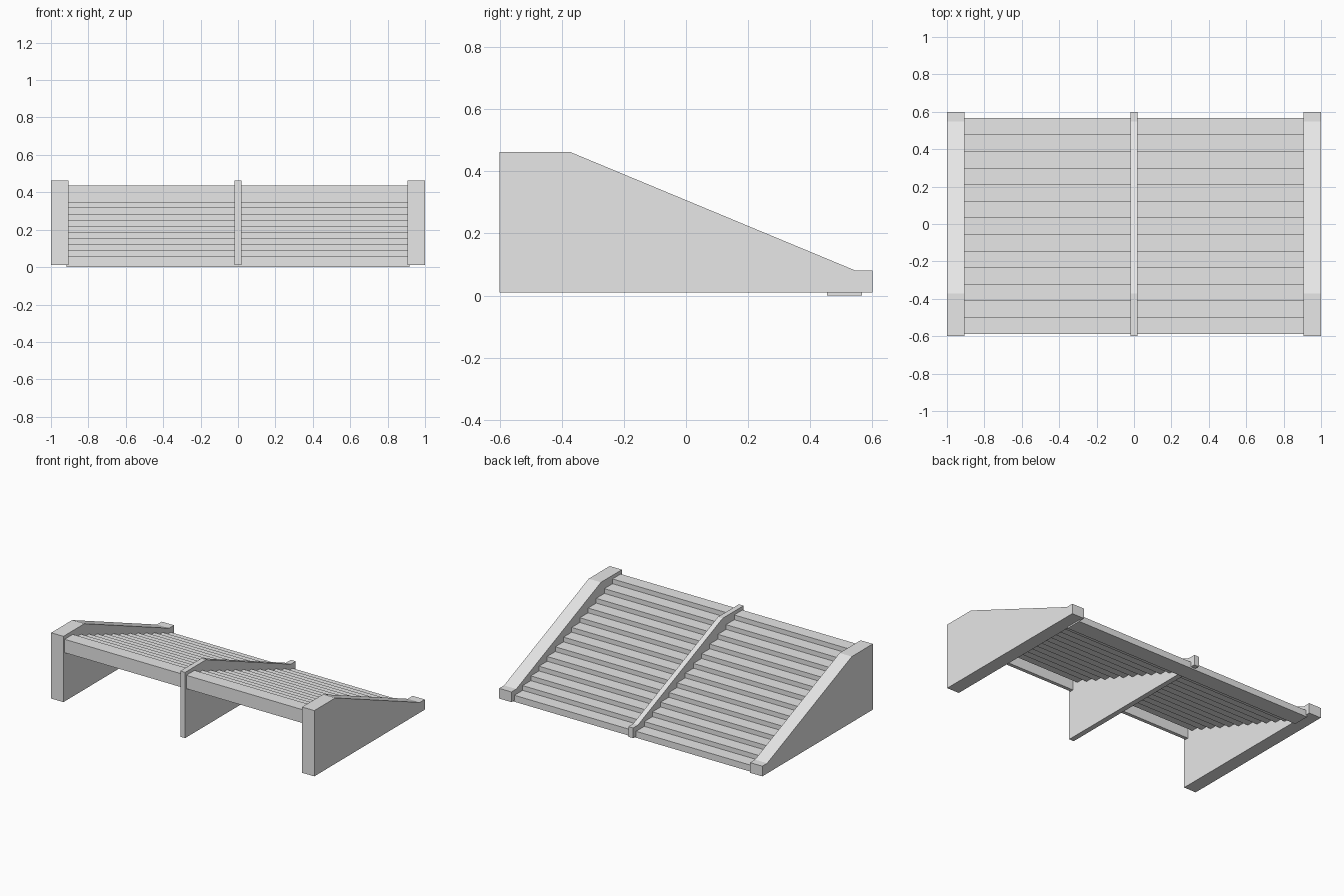
import bpy
import bmesh

cube = bpy.data.objects.get("Cube")
if cube:
    bpy.data.objects.remove(cube, do_unlink=True)

concrete = bpy.data.materials.new("pale_concrete")
concrete.use_nodes = True
colour = (0.8, 0.8, 0.8, 1)
concrete.diffuse_color = colour
concrete.node_tree.nodes["Principled BSDF"].inputs["Base Color"].default_value = colour


def extrude_profile(name, profile, x_min, x_max):
    """Extrude a closed (y, z) outline along x."""
    bm = bmesh.new()
    face = bm.faces.new([bm.verts.new((x_min, y, z)) for y, z in profile])
    result = bmesh.ops.extrude_face_region(bm, geom=[face])
    moved = [v for v in result["geom"] if isinstance(v, bmesh.types.BMVert)]
    bmesh.ops.translate(bm, verts=moved, vec=(x_max - x_min, 0, 0))
    bmesh.ops.recalc_face_normals(bm, faces=bm.faces)
    mesh = bpy.data.meshes.new(name)
    bm.to_mesh(mesh)
    bm.free()
    mesh.materials.append(concrete)
    obj = bpy.data.objects.new(name, mesh)
    bpy.context.collection.objects.link(obj)
    return obj


# Side walls and thin central divider share one sloping outline
wall = [(-0.6, 0.01), (0.6, 0.01), (0.6, 0.08), (0.547, 0.08),
        (-0.372, 0.462), (-0.6, 0.462)]
for name, x_min, x_max in (("right_wall", -1, -0.907),
                           ("left_wall", 0.907, 1),
                           ("centre_divider", -0.018, 0.018)):
    extrude_profile(name, wall, x_min, x_max)

# Stepped slab: treads above, matching steps below, deep lip at the top edge
steps = 13
front, back = -0.587, 0.567
top, rise = 0.437, 0.0327
thick = 0.024
run = (back - front) / steps
upper, lower = [], []
for i in range(steps):
    y, z = front + i * run, top - i * rise
    upper += [(y, z), (y + run, z)]
    if i < steps - 1:
        inner = y + thick if i == 0 else y - thick
        lower += [(inner, z - thick), (y + run - thick, z - thick)]
lip = [(front, 0.345), (front + thick, 0.345)]
foot = [(back - run - thick, 0), (back, 0)]
extrude_profile("stair_flight", upper + foot[::-1] + lower[::-1] + lip[::-1],
                -0.917, 0.917)
